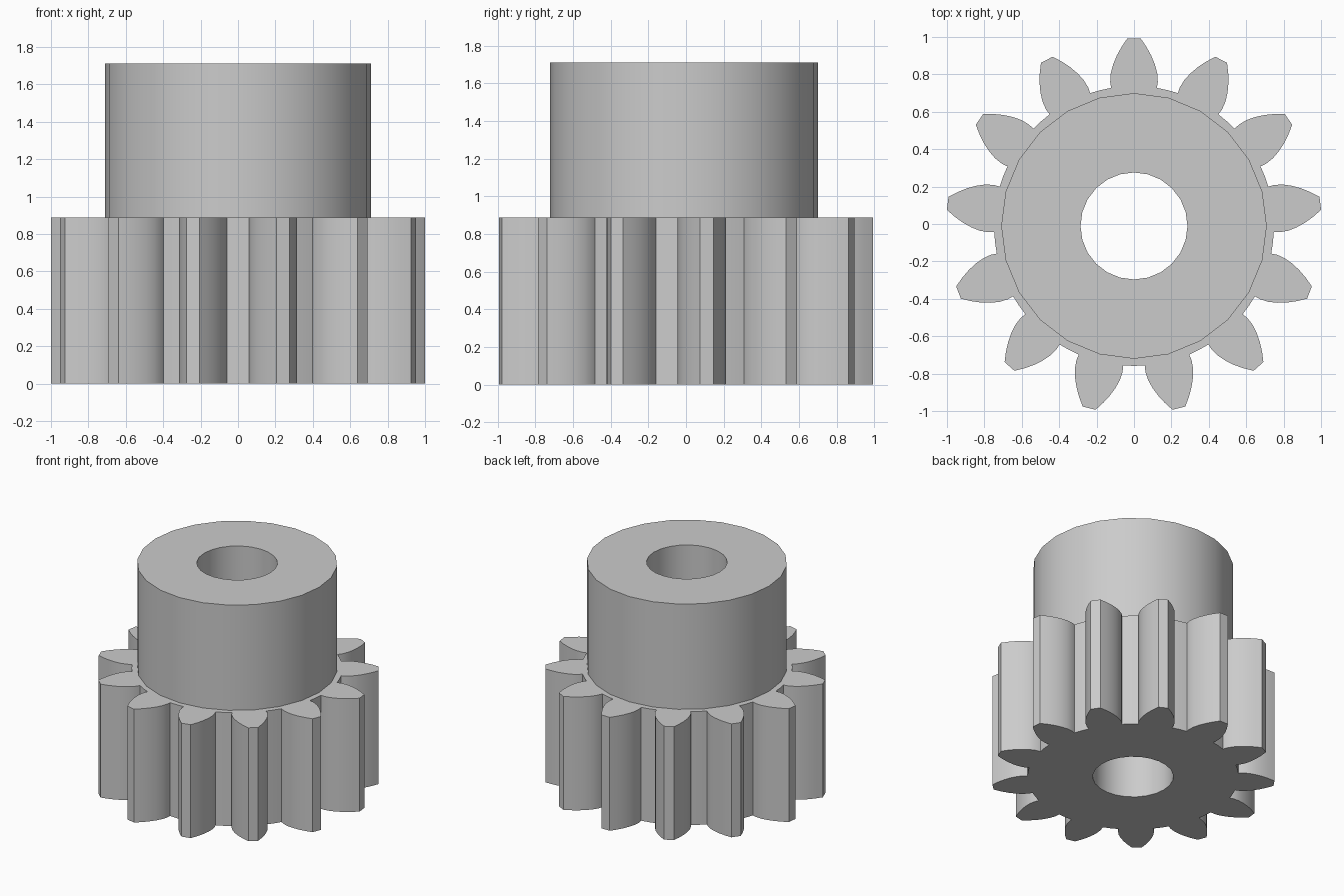
import bpy
import bmesh
from math import pi, sin, cos, tan, acos, radians

TEETH = 13
TIP, ROOT, PITCH = 1.004, 0.748, 0.884
BASE = PITCH * cos(radians(28))      # base circle of the involute
HUB_RADIUS, BORE_RADIUS, SIDES = 0.71, 0.286, 24
GEAR_TOP, HUB_TOP = 0.887, 1.71
CENTRE_Y = -0.0105
FLANK_STEPS = 5

cube = bpy.data.objects.get("Cube")
if cube:
    bpy.data.objects.remove(cube, do_unlink=True)


def polar(r, a):
    # angle measured clockwise from +y
    return (r * sin(a), r * cos(a) + CENTRE_Y)


def involute(r):
    a = acos(min(1, BASE / r))
    return tan(a) - a


def circle(r):
    return [polar(r, 2 * pi * i / SIDES) for i in range(SIDES)]


def gear_outline():
    # half tooth as (radius, half angle), from the root up to the tip
    thick = pi / TEETH / 2 + involute(PITCH)
    flank = [(ROOT, thick)]
    for i in range(FLANK_STEPS + 1):
        r = BASE + (TIP - BASE) * i / FLANK_STEPS
        flank.append((r, thick - involute(r)))
    points = []
    for t in range(TEETH):
        mid = 2 * pi * t / TEETH
        points += [polar(r, mid - a) for r, a in flank]
        points += [polar(r, mid + a) for r, a in reversed(flank)]
        points.append(polar(ROOT, mid + pi / TEETH))
    return points


bm = bmesh.new()


def ring(points, z):
    verts = [bm.verts.new((x, y, z)) for x, y in points]
    for i, v in enumerate(verts):
        bm.edges.new((verts[i - 1], v))
    return verts


def wall(low, high):
    for i in range(len(low)):
        bm.faces.new((low[i - 1], low[i], high[i], high[i - 1]))


def cap(outer, inner):
    edges = [bm.edges.get((loop[i - 1], loop[i]))
             for loop in (outer, inner) for i in range(len(loop))]
    bmesh.ops.triangle_fill(bm, use_beauty=True, edges=edges)


# Rings of the toothed wheel, the hub and the through bore
outline = gear_outline()
gear_low, gear_high = ring(outline, 0), ring(outline, GEAR_TOP)
hub_low, hub_high = [ring(circle(HUB_RADIUS), z) for z in (GEAR_TOP, HUB_TOP)]
bore_low, bore_high = [ring(circle(BORE_RADIUS), z) for z in (0, HUB_TOP)]

# Flat annular faces, then the upright walls
cap(gear_low, bore_low)
cap(gear_high, hub_low)
cap(hub_high, bore_high)
wall(gear_low, gear_high)
wall(hub_low, hub_high)
wall(bore_low, bore_high)
bmesh.ops.recalc_face_normals(bm, faces=bm.faces)

mesh = bpy.data.meshes.new("pinion_gear")
bm.to_mesh(mesh)
bm.free()
gear = bpy.data.objects.new("pinion_gear", mesh)
bpy.context.collection.objects.link(gear)

# Plain grey material
grey = bpy.data.materials.new("light_grey")
grey.use_nodes = True
colour = (0.6, 0.6, 0.6, 1)
grey.diffuse_color = colour
grey.node_tree.nodes["Principled BSDF"].inputs["Base Color"].default_value = colour
mesh.materials.append(grey)

# Smooth round walls with crisp rims
bpy.ops.object.select_all(action="DESELECT")
gear.select_set(True)
bpy.context.view_layer.objects.active = gear
bpy.ops.object.shade_smooth_by_angle(angle=radians(30))
